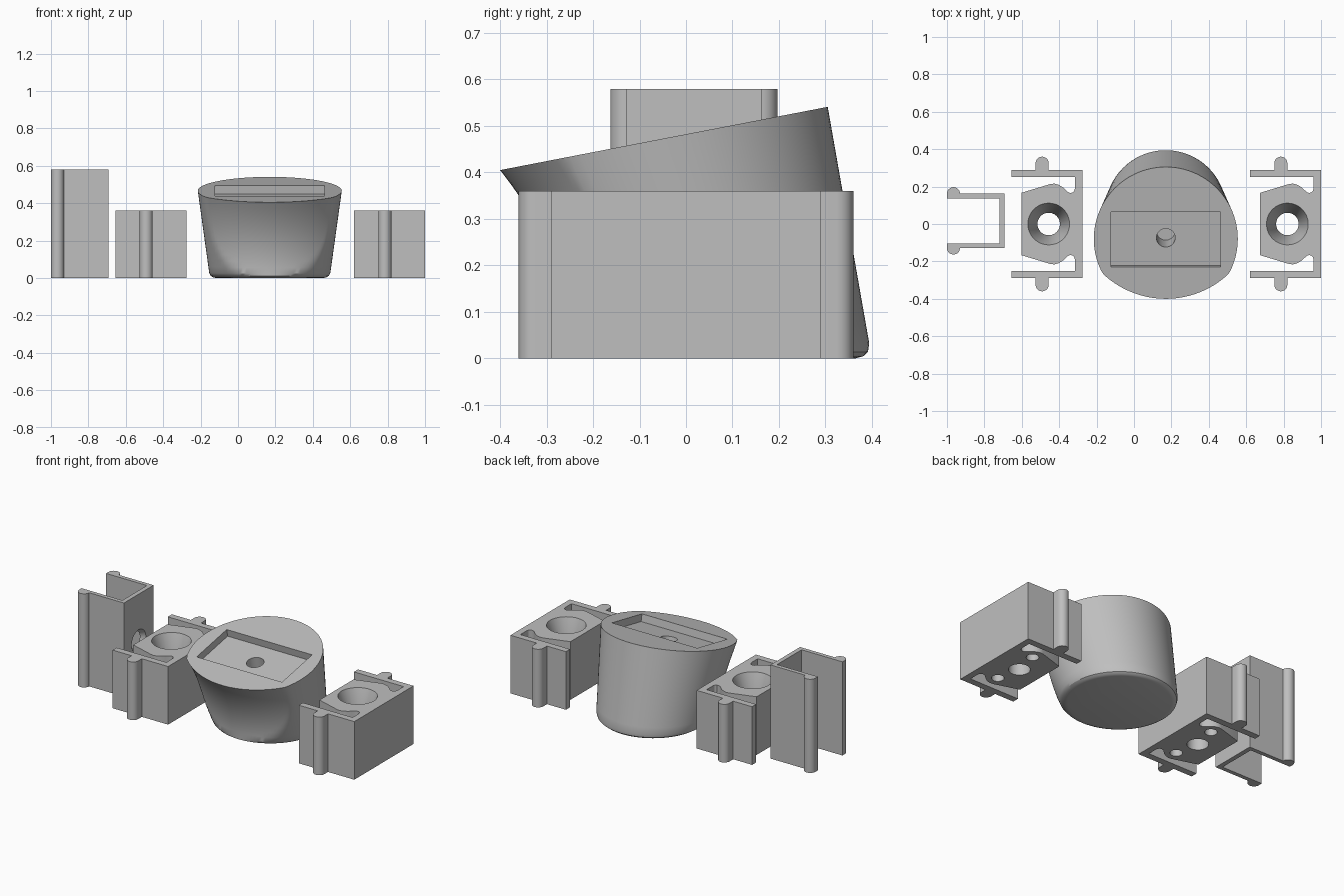
import bpy, bmesh, math
from mathutils import Matrix, Vector

if "Cube" in bpy.data.objects:
    bpy.data.objects.remove(bpy.data.objects["Cube"])

grey = bpy.data.materials.new("plain grey")
grey.diffuse_color = (0.52, 0.52, 0.52, 1)
grey.use_nodes = True
grey.node_tree.nodes["Principled BSDF"].inputs["Base Color"].default_value = grey.diffuse_color


def make_object(name, bm):
    bmesh.ops.recalc_face_normals(bm, faces=bm.faces[:])
    mesh = bpy.data.meshes.new(name)
    bm.to_mesh(mesh)
    bm.free()
    obj = bpy.data.objects.new(name, mesh)
    bpy.context.collection.objects.link(obj)
    mesh.materials.append(grey)
    return obj


def extrude_profile(name, points, height):
    bm = bmesh.new()
    face = bm.faces.new([bm.verts.new((x, y, 0)) for x, y in points])
    top = bmesh.ops.extrude_face_region(bm, geom=[face])["geom"]
    bmesh.ops.translate(bm, vec=(0, 0, height),
                        verts=[v for v in top if isinstance(v, bmesh.types.BMVert)])
    return make_object(name, bm)


def cone_cutter(r1, r2, z1, z2, frame):
    bm = bmesh.new()
    bmesh.ops.create_cone(bm, cap_ends=True, segments=48, radius1=r1, radius2=r2,
                          depth=z2 - z1,
                          matrix=frame @ Matrix.Translation((0, 0, (z1 + z2) / 2)))
    return make_object("cutter", bm)


def box_cutter(size, frame):
    bm = bmesh.new()
    bmesh.ops.create_cube(bm, size=1, matrix=frame @ Matrix.Diagonal((*size, 1)))
    return make_object("cutter", bm)


def activate(obj):
    bpy.ops.object.select_all(action='DESELECT')
    obj.select_set(True)
    bpy.context.view_layer.objects.active = obj


def cut(obj, cutters):
    for c in cutters:
        activate(obj)
        mod = obj.modifiers.new("cut", 'BOOLEAN')
        mod.operation = 'DIFFERENCE'
        mod.solver = 'EXACT'
        mod.object = c
        bpy.ops.object.modifier_apply(modifier=mod.name)
        bpy.data.objects.remove(c, do_unlink=True)
    activate(obj)
    bpy.ops.object.shade_smooth_by_angle(angle=math.radians(30))


def arc(cx, cy, r, a0, a1, n=12):
    return [(cx + r * math.cos(math.radians(a0 + (a1 - a0) * i / n)),
             cy + r * math.sin(math.radians(a0 + (a1 - a0) * i / n)))
            for i in range(n + 1)]


def mirrored(half):
    return half + [(x, -y) for x, y in reversed(half)]


# Clip blocks: side arms with rounded ribs around a screw boss
half = [(0.18, 0.29), (0, 0.29)] + arc(-0.035, 0.325, 0.035, 0, 180) + [
    (-0.07, 0.29), (-0.2, 0.29), (-0.2, 0.25), (0.14, 0.25), (0.14, 0.19),
    (0.136, 0.176), (0.127, 0.168), (0.115, 0.166), (0.104, 0.17), (0.09, 0.183),
    (0.073, 0.198), (0.052, 0.21), (0.03, 0.216), (0.01, 0.214), (-0.145, 0.167)]
for side, cx in (("left", -0.456), ("right", 0.82)):
    block = extrude_profile(side + "_clip_block", mirrored(half), 0.36)
    cutters = [cone_cutter(0.06, 0.06, -0.1, 0.5, Matrix()),
               cone_cutter(0.0568, 0.118, 0.19, 0.38, Matrix())]
    for y in (-0.148, 0.148):
        cutters.append(cone_cutter(0.035, 0.035, -0.1, 0.2,
                                   Matrix.Translation((0.03, y, 0))))
    cut(block, cutters)
    block.location.x = cx

# Tall channel with rounded ribs at the open ends of its walls
half = [(-0.692, 0.145), (-0.93, 0.145)] + arc(-0.965, 0.145, 0.035, 10, 180) + [
    (-1, 0.12), (-0.72, 0.12)]
channel = extrude_profile("channel", mirrored(half), 0.58)
side_on = Matrix.Translation((-0.706, 0, 0.29)) @ Matrix.Rotation(math.pi / 2, 4, 'Y')
cut(channel, [cone_cutter(0.04, 0.08, -0.03, 0.03, side_on)])
channel.location.y = 0.017

# Tapered base: round foot flaring to a slanted top with a flattened front
SLOPE, CX, N = 0.193, 0.17, 96


def outline(t, inset, a):
    r = 0.32 + 0.065 * t - inset
    dx, y = r * math.cos(a), 0.08 - 0.16 * t + r * math.sin(a)
    front = -0.24 - 0.16 * t ** 2 + 0.49 - math.sqrt(0.49 ** 2 - dx ** 2)
    return dx, max(y, front)


bm = bmesh.new()
rings = []
levels = [(0, 0.035), (0.008, 0.018), (0.025, 0.006), (0.06, 0)]
levels += [(0.06 + 0.94 * i / 12, 0) for i in range(1, 13)]
for t, inset in levels:
    ring = []
    for i in range(N):
        a = 2 * math.pi * i / N
        dx, y = outline(t, inset, a)
        top_z = 0.405 + SLOPE * (outline(1, 0, a)[1] + 0.4)
        ring.append(bm.verts.new((CX + dx, y, t * top_z)))
    rings.append(ring)
for lo, hi in zip(rings, rings[1:]):
    for i in range(N):
        j = (i + 1) % N
        bm.faces.new((lo[i], lo[j], hi[j], hi[i]))
bm.faces.new(rings[0][::-1])
bm.faces.new(rings[-1])
base = make_object("tapered_base", bm)

# Rectangular recess and round hole, square to the slanted top
slant = (Matrix.Translation((CX, -0.0825, 0.466))
         @ Matrix.Rotation(math.atan(SLOPE), 4, 'X'))
recess = box_cutter((0.585, 0.3, 0.145), slant @ Matrix.Translation((0, 0, 0.0275)))
hole = cone_cutter(0.05, 0.05, -0.24, 0.05, slant)
cut(base, [recess, hole])
